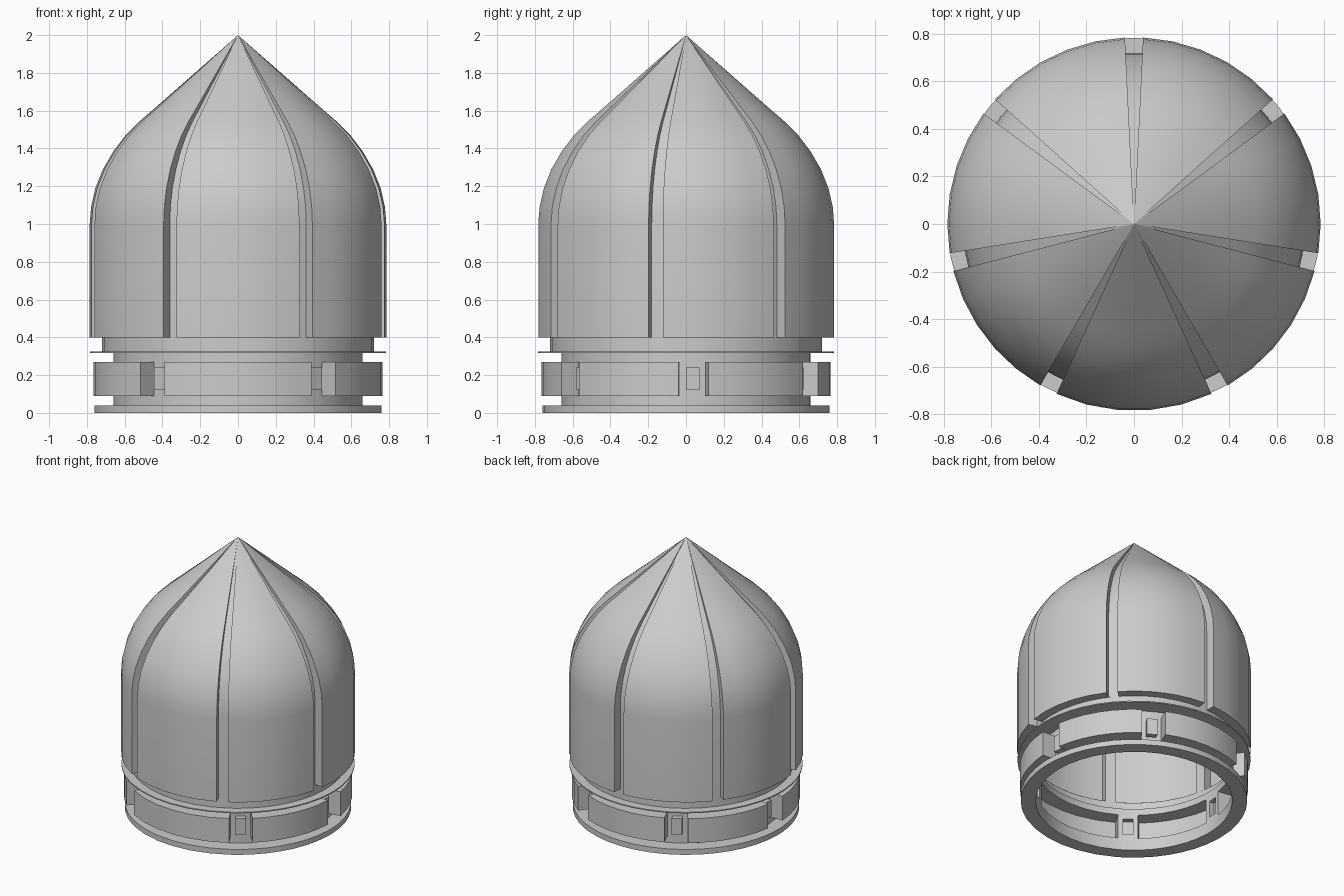
import bpy, bmesh
from math import radians, cos, sin

if "Cube" in bpy.data.objects:
    bpy.data.objects.remove(bpy.data.objects["Cube"])


def swept_sheet(name, columns):
    """Join (angle, profile) columns around z; paired angles form radial walls."""
    bm = bmesh.new()
    cache = {}

    def vert(angle, r, z):
        a = radians(angle)
        key = (round(r * cos(a), 5), round(r * sin(a), 5), round(z, 5))
        if key not in cache:
            cache[key] = bm.verts.new(key)
        return cache[key]

    for (a0, p0), (a1, p1) in zip(columns, columns[1:] + columns[:1]):
        for j in range(len(p0) - 1):
            loop = [vert(a0, *p0[j]), vert(a1, *p1[j]),
                    vert(a1, *p1[j + 1]), vert(a0, *p0[j + 1])]
            loop = list(dict.fromkeys(loop))
            if len(loop) > 2 and not bm.faces.get(loop):
                bm.faces.new(loop)
    mesh = bpy.data.meshes.new(name)
    bm.to_mesh(mesh)
    bm.free()
    obj = bpy.data.objects.new(name, mesh)
    bpy.context.collection.objects.link(obj)
    bpy.ops.object.select_all(action='DESELECT')
    obj.select_set(True)
    bpy.context.view_layer.objects.active = obj
    bpy.ops.object.shade_smooth_by_angle(angle=radians(30))
    return obj


def span(a, b, profile, steps):
    return [(a + (b - a) * i / steps, profile) for i in range(steps + 1)]


# Dome: seven petals separated by tapering grooves
curve = [(0.785, 0.4), (0.785, 1.0), (0.778, 1.09), (0.755, 1.19), (0.715, 1.29),
         (0.66, 1.385), (0.595, 1.47), (0.52, 1.545), (0.45, 1.605), (0, 2.0)]
petal = [(0.72, 0.4)] + curve
groove = [(0.72, 0.4)] + [(r * 0.72 / 0.785, z) for r, z in curve]
half = 2.8
centres = [-62.7 + 50.9 * k for k in range(7)]
columns = []
for c, nxt in zip(centres, centres[1:] + [centres[0] + 360]):
    columns += span(c - half, c + half, groove, 1)
    columns += span(c + half, nxt - half, petal, 5)
swept_sheet("petal_dome", columns)


# Collar: base plate, raised bands, notches with small blocks, thin flange
def collar_profile(a, b):
    return [(0.66, 0.04), (0.66, 0), (0.76, 0), (0.76, 0.04), (0.66, 0.04),
            (0.66, 0.09), (a, 0.09), (a, 0.12), (b, 0.12), (b, 0.24),
            (a, 0.24), (a, 0.27), (0.66, 0.27), (0.66, 0.318), (0.783, 0.318),
            (0.783, 0.326), (0.72, 0.326), (0.72, 0.4)]


band = collar_profile(0.766, 0.766)
notch = collar_profile(0.66, 0.66)
block = collar_profile(0.66, 0.70)
centres = [-53.5, 3, 60, 120, 177, 233.5]
columns = []
for c, nxt in zip(centres, centres[1:] + [centres[0] + 360]):
    columns += span(c - 5.9, c - 2.9, notch, 1)
    columns += span(c - 2.9, c + 2.9, block, 1)
    columns += span(c + 2.9, c + 5.9, notch, 1)
    columns += span(c + 5.9, nxt - 5.9, band, 6)
swept_sheet("collar", columns)
